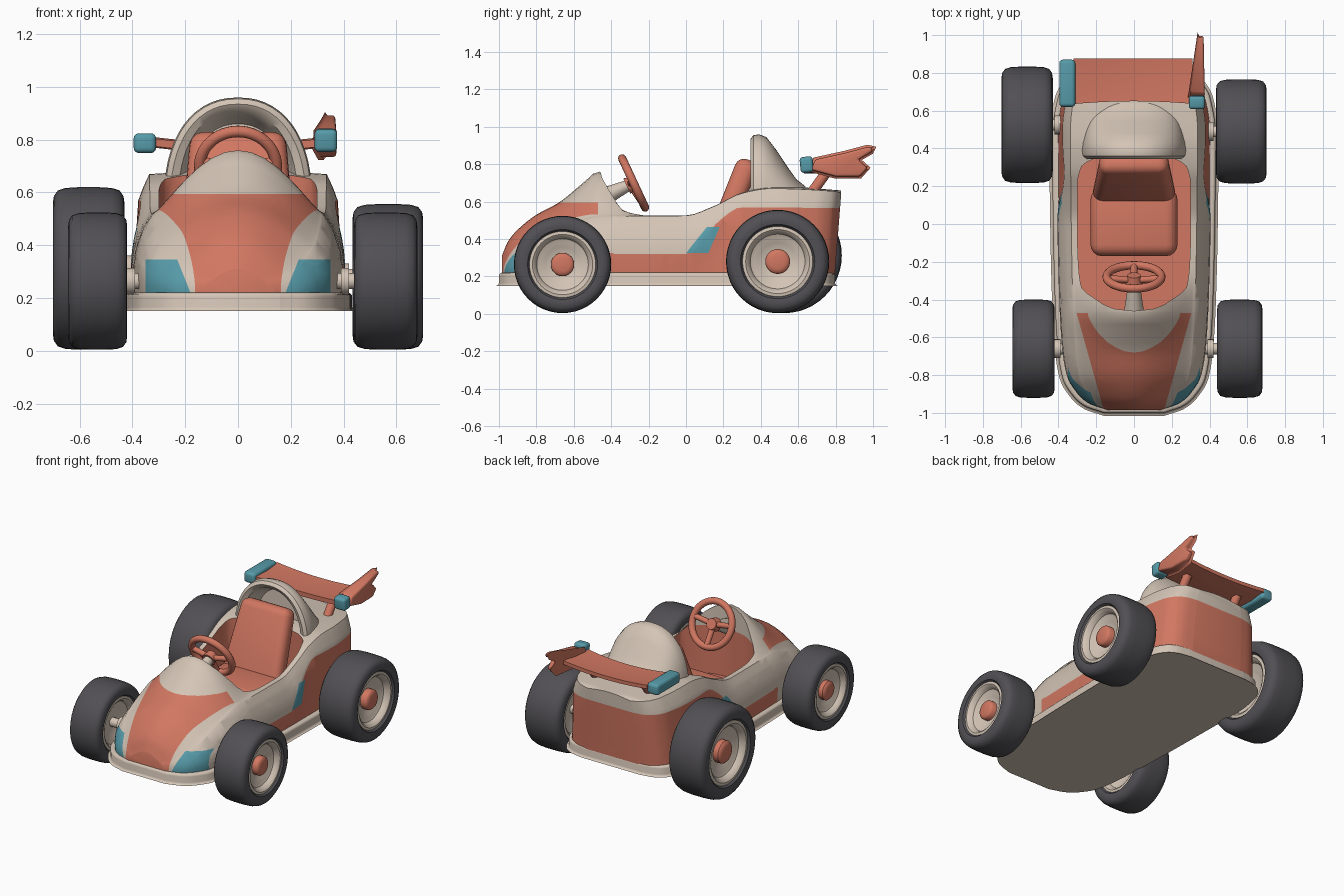
import bpy, bmesh
from math import pi, sin, cos
from mathutils import Vector, Matrix

if "Cube" in bpy.data.objects:
    bpy.data.objects.remove(bpy.data.objects["Cube"])


def material(name, rgb):
    m = bpy.data.materials.new(name)
    m.use_nodes = True
    m.diffuse_color = (*rgb, 1)
    m.node_tree.nodes["Principled BSDF"].inputs["Base Color"].default_value = (*rgb, 1)
    return m


CREAM, ORANGE, TEAL, RUBBER = range(4)
MATS = [material("warm cream", (.66, .56, .47)), material("coral orange", (.64, .185, .12)),
        material("teal", (.095, .33, .4)), material("dark rubber", (.083, .079, .088))]


def activate(ob):
    bpy.ops.object.select_all(action='DESELECT')
    ob.select_set(True)
    bpy.context.view_layer.objects.active = ob


def finish(name, bm, mat, smooth=True):
    """Turn a bmesh into an object of one colour."""
    bmesh.ops.remove_doubles(bm, verts=bm.verts, dist=.0001)
    bmesh.ops.recalc_face_normals(bm, faces=bm.faces)
    me = bpy.data.meshes.new(name)
    for f in bm.faces:
        f.material_index = 0
    bm.to_mesh(me)
    bm.free()
    me.materials.append(MATS[mat])
    ob = bpy.data.objects.new(name, me)
    bpy.context.collection.objects.link(ob)
    activate(ob)
    if smooth:
        bpy.ops.object.shade_smooth_by_angle(angle=.7)
    return ob


def curve(*pts):
    """Smooth interpolation through points without overshoot."""
    d = [(b[1] - a[1]) / (b[0] - a[0]) for a, b in zip(pts, pts[1:])]
    t = [d[0]] + [2 * a * b / (a + b) if a * b > 0 else 0 for a, b in zip(d, d[1:])] + [d[-1]]

    def f(x):
        x = min(max(x, pts[0][0]), pts[-1][0])
        i = max(k for k in range(len(d)) if pts[k][0] <= x)
        h = pts[i + 1][0] - pts[i][0]
        u = (x - pts[i][0]) / h
        return (pts[i][1] * (1 + 2 * u) * (1 - u) ** 2 + pts[i + 1][1] * u * u * (3 - 2 * u)
                + h * u * (1 - u) * (t[i] * (1 - u) - t[i + 1] * u))
    return f


def loft(rings, wrap=False, closed=True, caps=True):
    bm = bmesh.new()
    rows = [[bm.verts.new(p) for p in r] for r in rings]
    n = len(rows[0])
    for a, b in zip(rows, rows[1:] + rows[:1] if wrap else rows[1:]):
        for j in range(n if closed else n - 1):
            k = (j + 1) % n
            bm.faces.new((a[j], a[k], b[k], b[j]))
    if caps:
        bm.faces.new(rows[0])
        bm.faces.new(rows[-1])
    return bm


def soften(bm, size, segments=4):
    bm.normal_update()
    edges = [e for e in bm.edges if e.calc_face_angle(0) > .7]
    bmesh.ops.bevel(bm, geom=edges, offset=size, segments=segments, profile=.5,
                    affect='EDGES', clamp_overlap=True)


def box(name, centre, size, mat, bevel, tilt=0, taper=1):
    bm = bmesh.new()
    bmesh.ops.create_cube(bm, size=1)
    for v in bm.verts:
        if v.co.z > 0:
            v.co.x *= taper
    bm.transform(Matrix.Translation(centre) @ Matrix.Rotation(tilt, 4, 'X') @ Matrix.Diagonal((*size, 1)))
    soften(bm, bevel)
    return finish(name, bm, mat)


def lathe(name, profile, place, mat, closed=False, n=48):
    """Spin (axis position, radius) points about local x."""
    rings = [[(x, r * cos(a), r * sin(a)) for x, r in profile]
             for a in (2 * pi * i / n for i in range(n))]
    bm = loft(rings, wrap=True, closed=closed, caps=False)
    bm.transform(place)
    return finish(name, bm, mat)


def rod(name, p, q, r, mat, r2=None):
    p, q = Vector(p), Vector(q)
    place = Matrix.Translation(p) @ (q - p).to_track_quat('X', 'Z').to_matrix().to_4x4()
    h = (q - p).length
    return lathe(name, [(0, 0), (0, r), (h, r2 or r), (h, 0)], place, mat, n=20)


# Body shell: plan width, shoulder height, crown height and colour break along y
width = curve((-.985, .14), (-.95, .24), (-.9, .3), (-.8, .36), (-.65, .385), (-.4, .4), (0, .41),
              (.5, .415), (.7, .385), (.78, .34), (.815, .28), (.83, .2))
shoulder = curve((-.985, .26), (-.9, .33), (-.8, .4), (-.6, .48), (-.45, .52), (0, .525),
                 (.15, .575), (.3, .645), (.45, .67), (.8, .655), (.83, .645))
crown = curve((-.985, .31), (-.95, .39), (-.9, .45), (-.8, .53), (-.68, .595), (-.55, .7), (-.47, .76),
              (-.42, .76), (-.36, .72), (-.3, .64), (-.2, .545), (0, .54), (.15, .59), (.3, .66), (.45, .685), (.83, .66))
break_z = curve((-.985, .21), (-.44, .21), (-.4, .32), (0, .32), (.06, .36), (.18, .5), (.3, .57), (.83, .565))


def section(y):
    w, s, t, b = width(y), shoulder(y), crown(y), break_z(y)
    half = []
    for z in [.2, b] + [b + (s - b) * k / 4 for k in range(1, 5)]:
        f = (z - .2) / (s - .2)
        lean = .035 * max(0, (y - .5) / .33) * (1 - f)
        half.append((w * (.97 + .03 * sin(pi * f) - .16 * f ** 3), y - lean, z))
    ws = half[-1][0]
    for k in range(1, 11):
        u = cos(pi / 2 * k / 10)
        half.append((ws * u, y, s + (t - s) * (1 - u * u) ** 1.3))
    return half + [(-x, yy, z) for x, yy, z in half[-2::-1]]


stations = [-.0775 - .9075 * cos(pi * i / 72) for i in range(73)]
body = finish("body_shell", loft([section(y) for y in stations]), CREAM, False)

# Cockpit opening
rim = curve((-.46, 0), (-.45, .1), (-.4, .2), (-.33, .28), (-.2, .295), (0, .3), (.2, .3), (.3, .28), (.35, .2), (.37, 0))
ys = [-.045 - .415 * cos(pi * i / 28) for i in range(29)]
outline = [(rim(y), y) for y in ys] + [(-rim(y), y) for y in ys[-2:0:-1]]
cutter = finish("cockpit_cutter", loft([[(x, y, z) for x, y in outline] for z in (.27, 1.1)]), CREAM, False)
cutter.hide_render = True
for ob in (body, cutter):
    ob.data.materials.clear()
    for m in MATS[:3]:
        ob.data.materials.append(m)
for p in cutter.data.polygons:
    p.material_index = ORANGE
activate(body)
cut = body.modifiers.new("cockpit", 'BOOLEAN')
cut.operation, cut.solver, cut.object = 'DIFFERENCE', 'EXACT', cutter
bpy.ops.object.modifier_apply(modifier=cut.name)
bpy.data.objects.remove(cutter)

# Painted panels, each bounded by planes (point, inward normal), mirrored in x
panels = [
    (TEAL, [((0, 0, .345), (0, 0, -1)), ((.18, 0, .22), (1, 0, -.4)), ((.35, 0, 0), (-1, 0, 0)), ((0, -.7, 0), (0, -1, 0))]),
    (TEAL, [((0, 0, .325), (0, 0, 1)), ((0, 0, .465), (0, 0, -1)), ((0, 0, .325), (0, 1, -.8)),
            ((0, .12, .325), (0, -1, .43)), ((.3, 0, 0), (1, 0, 0))]),
    (ORANGE, [((0, 0, .595), (0, 0, -1)), ((.16, -.985, 0), (-1, .28, 0)), ((0, -.47, 0), (0, -1, 0))]),
]
rear_break = [((0, 0, .565), (0, 0, 1))]
bm = bmesh.new()
bm.from_mesh(body.data)
for planes in [p for _, p in panels] + [rear_break]:
    for co, no in planes:
        for side in ((1, -1) if no[0] else (1,)):
            flip = Vector((side, 1, 1))
            bmesh.ops.bisect_plane(bm, geom=bm.verts[:] + bm.edges[:] + bm.faces[:], dist=.0002,
                                   plane_co=Vector(co) * flip, plane_no=Vector(no) * flip)
for f in bm.faces:
    c = f.calc_center_median()
    c.x = abs(c.x)
    if f.material_index == ORANGE:
        f.material_index = CREAM if c.y < -.3 and c.z > .595 else ORANGE
        continue
    if c.y > -.43 and c.z < break_z(c.y):
        f.material_index = ORANGE
    for mat, planes in panels:
        if all((c - Vector(co)).dot(Vector(no)) > 0 for co, no in planes):
            f.material_index = mat
            break
bm.to_mesh(body.data)
bm.free()
bpy.ops.object.shade_smooth_by_angle(angle=.7)

# Floor pan
pan = [(width(y) + .018, -1 + (y + .985) * .99) for y in stations]
pan += [(-x, y) for x, y in reversed(pan)]
bm = loft([[(x, y, z) for x, y in pan] for z in (.15, .22)])
bm.normal_update()
lips = [e for e in bm.edges if any(len(f.verts) > 4 for f in e.link_faces)]
bmesh.ops.bevel(bm, geom=lips, offset=.018, segments=3, profile=.5, affect='EDGES', clamp_overlap=True)
finish("floor_pan", bm, CREAM)

# Hollow headrest fairing: arches from the back, over the lip, into the recess
arches = [(.64, .2, .68), (.59, .23, .72), (.54, .25, .79), (.48, .265, .88), (.43, .275, .945),
          (.39, .28, .96), (.36, .275, .955), (.345, .255, .935), (.36, .225, .91), (.42, .205, .885), (.47, .19, .86)]
fairing = []
for y, w, top in arches:
    fairing.append([(w * (1 if c > 0 else -1) * abs(c) ** .9, y, .58 + (top - .58) * s ** .9)
                    for c, s in ((cos(pi * i / 28), max(0, sin(pi * i / 28))) for i in range(29))])
finish("headrest_fairing", loft(fairing, closed=False), CREAM)

# Seat
box("seat_back", (0, .245, .59), (.44, .12, .5), ORANGE, .05, tilt=-.38, taper=.82)
box("seat_cushion", (0, .01, .36), (.46, .36, .17), ORANGE, .06)

# Steering wheel and column
axis = Vector((0, .9, .42)).normalized()
hub = Vector((0, -.28, .7))
steer = Matrix.Translation(hub) @ axis.to_track_quat('X', 'Z').to_matrix().to_4x4()
grip = [(.022 * cos(pi * i / 6), .145 + .022 * sin(pi * i / 6)) for i in range(12)]
lathe("steering_rim", grip, steer, ORANGE, closed=True)
for name, y, z in (("left", .14, .02), ("right", -.14, .02), ("lower", 0, -.14)):
    rod("steering_spoke_" + name, steer @ Vector((-.02, 0, 0)), steer @ Vector((0, y, z)), .018, ORANGE)
rod("steering_hub", hub - axis * .04, hub + axis * .01, .045, ORANGE, .035)
rod("steering_column", hub - axis * .22, hub - axis * .03, .055, CREAM, .03)

# Wheels: x centre, y centre, radius, half width
TYRE = [(.5, .64), (.8, .66), (.97, .72), (1, .8), (.97, .89), (.86, .96), (.65, .99), (.3, 1)]
RIM = [(.42, 0), (.42, .3), (.5, .36), (.55, .46), (.62, .53), (.82, .57), (.9, .62), (.88, .68), (.7, .7)]
wheels = {"front_left": (.56, -.66, .26, .12), "front_right": (-.532, -.66, .26, .112),
          "rear_left": (.568, .49, .276, .134), "rear_right": (-.566, .525, .308, .136)}
for name, (x, y, r, h) in wheels.items():
    side = 1 if x > 0 else -1
    z = r + .004
    place = Matrix.Translation((x, y, z))
    for part, prof, mat in (("tyre", TYRE, RUBBER), ("rim", RIM, CREAM)):
        half = [(a * h, b * r) for a, b in prof]
        lathe(f"{name}_{part}", half + [(-a, b) for a, b in reversed(half)], place, mat)
    cap = [(.3, .24), (.68, .24), (.76, .21), (.8, .14), (.81, 0)]
    lathe(name + "_hub_cap", [(side * a * h, b * r) for a, b in cap], place, ORANGE)
    rod(name + "_axle", (side * .33, y, z), (x, y, z), .03, CREAM)
    rod(name + "_axle_collar", (side * .39, y, z), (side * .42, y, z), .05, CREAM)

# Rear wing with end blocks, one swept fin and two struts
wing = []
for i in range(13):
    x = -.32 + .63 * i / 12
    k = (x / .32) ** 2
    wing.append([(x, y, z + .02 * k) for y, z in
                 ((.65 - .015 * k, .755), (.76, .75), (.875, .765), (.875, .79), (.76, .78), (.65 - .015 * k, .785))])
finish("rear_wing", loft(wing), ORANGE)
box("wing_block_right", (-.353, .745, .787), (.085, .25, .075), TEAL, .02)
box("wing_block_left", (.333, .645, .798), (.086, .07, .085), TEAL, .018, tilt=.1)
tail = [(.67, .77), (.69, .825), (.85, .86), (.97, .892), (1, .885), (.99, .865), (.92, .825),
        (.97, .78), (.93, .735), (.8, .735)]
bm = loft([[(x + (y - .67) * lean, y, z) for y, z in tail] for x, lean in ((.285, .15), (.375, -.02))])
soften(bm, .012, 3)
finish("wing_fin", bm, ORANGE)
for name, x in (("left", .2), ("right", -.2)):
    rod("wing_strut_" + name, (x, .66, .63), (x, .76, .77), .028, ORANGE)
